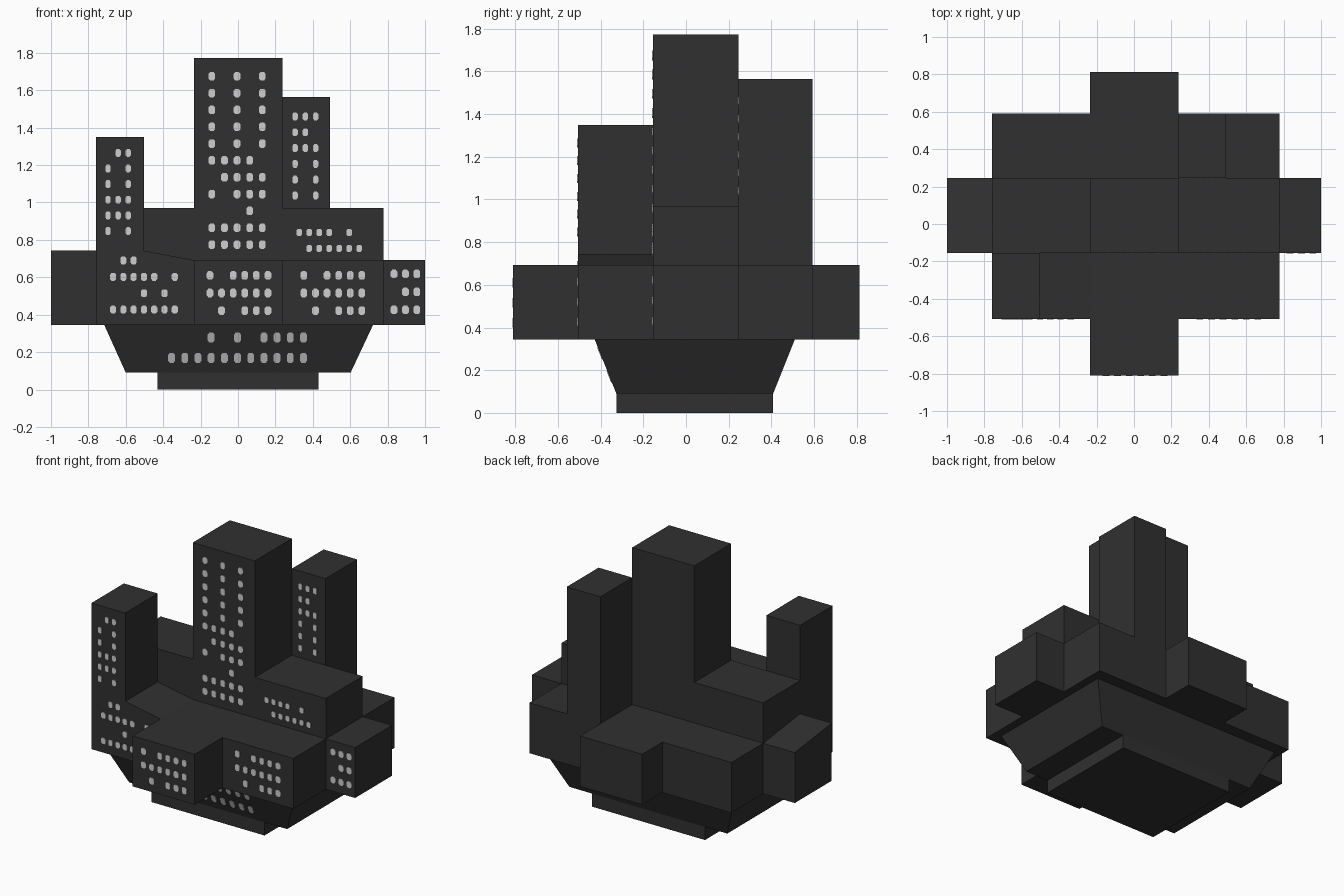
import bpy, bmesh, math

if "Cube" in bpy.data.objects:
    bpy.data.objects.remove(bpy.data.objects["Cube"])


def material(name, v):
    m = bpy.data.materials.new(name)
    m.diffuse_color = (v, v, v, 1)
    m.use_nodes = True
    m.node_tree.nodes["Principled BSDF"].inputs["Base Color"].default_value = m.diffuse_color
    return m


DARK = material("charcoal", 0.03)
LIGHT = material("window grey", 0.62)


def finish(name, bm, mat):
    bmesh.ops.recalc_face_normals(bm, faces=bm.faces)
    me = bpy.data.meshes.new(name)
    bm.to_mesh(me)
    bm.free()
    me.materials.append(mat)
    ob = bpy.data.objects.new(name, me)
    bpy.context.collection.objects.link(ob)
    return ob


def loft(bm, bottom, top):
    """Closed solid between two matching rings of 3D points."""
    a = [bm.verts.new(p) for p in bottom]
    b = [bm.verts.new(p) for p in top]
    n = len(a)
    bm.faces.new(a)
    bm.faces.new(b)
    for i in range(n):
        j = (i + 1) % n
        bm.faces.new((a[i], a[j], b[j], b[i]))


def rect(x0, x1, y0, y1, z):
    return [(x0, y0, z), (x1, y0, z), (x1, y1, z), (x0, y1, z)]


def block(name, x0, x1, y0, y1, z0, z1):
    bm = bmesh.new()
    loft(bm, rect(x0, x1, y0, y1, z0), rect(x0, x1, y0, y1, z1))
    finish(name, bm, DARK)


# Shared plan lines
XL, XA, XB, XC, XD, XR = -0.76, -0.503, -0.235, 0.237, 0.493, 0.777
YF, YA, YB, YK = -0.507, -0.155, 0.246, 0.592
FRONT, BACK = -0.81, 0.812
Z0, Z1, Z2, ZS = 0.345, 0.692, 0.97, 0.742

# Foot and flared underside
block("foot", -0.43, 0.43, -0.326, 0.408, 0, 0.09)
bm = bmesh.new()
loft(bm, rect(-0.6, 0.602, -0.326, 0.408, 0.09), rect(-0.715, 0.722, -0.428, 0.51, Z0))
finish("flared_base", bm, DARK)

# Stepped main deck, extruded from its plan outline
plan = [(XL, YF), (XB, YF), (XB, FRONT), (XC, FRONT), (XC, YF), (XR, YF),
        (XR, YA), (1, YA), (1, YB), (XR, YB), (XR, YK), (XC, YK),
        (XC, BACK), (XB, BACK), (XB, YK), (XL, YK),
        (XL, YB), (-1, YB), (-1, YA), (XL, YA)]
bm = bmesh.new()
loft(bm, [(x, y, Z0) for x, y in plan], [(x, y, Z1) for x, y in plan])
finish("main_deck", bm, DARK)

# Upper blocks and towers
block("left_block", XL, XB, YA, YB, Z1, Z2)
block("right_block", XC, XR, YA, YB, Z1, Z2)
block("centre_tower", XB, XC, YA, YB, Z1, 1.772)
block("left_tower", XL, XA, YF, YA, Z1, 1.35)
block("right_tower", XC, XD, YB, YK, Z1, 1.565)


# Two sloped roofs leaning on the left tower
def wedge(name, near, far):
    bm = bmesh.new()
    loft(bm, near, far)
    finish(name, bm, DARK)


wedge("front_sloped_roof", *[[(XA, y, Z1), (XB, y, Z1), (XA, y, ZS)] for y in (YF, YA)])
wedge("left_sloped_roof", *[[(x, YA, Z1), (x, YB, Z1), (x, YA, ZS)] for x in (-1, XL)])


# Windows: thin rounded plates laid out by row patterns
def windows(name, y, x0, dx, z0, dz, rows, w=0.036, h=0.046, slope=0.0):
    bm = bmesh.new()
    shape = [(-.5, -.28), (-.25, -.5), (.25, -.5), (.5, -.28),
             (.5, .28), (.25, .5), (-.25, .5), (-.5, .28)]
    for r, row in enumerate(rows):
        for c, mark in enumerate(row):
            if mark != "x":
                continue
            pts = [(x0 + c * dx + u * w, z0 - r * dz + v * h) for u, v in shape]
            rings = [[(px, y + slope * (Z0 - pz) + d, pz) for px, pz in pts]
                     for d in (0.001, -0.004)]
            loft(bm, *rings)
    finish(name, bm, LIGHT)


windows("centre_tower_windows", YA, -0.14, 0.0675, 1.675, 0.09,
        ["x.x.x"] * 5 + ["xxxx.", ".xxxx", "x.xxx", "...x.", "xxxxx", "xxxxx"])
windows("right_tower_windows", YB, 0.305, 0.055, 1.46, 0.0845,
        ["xxx", "xx.", "xxx", "x.x", "x.x", "x.x"], 0.029, 0.042)
windows("left_tower_windows", YF, -0.695, 0.054, 1.265, 0.0835,
        [".xx", "x.x", "x.x", "xxx", "xxx", "x.x"], 0.029, 0.042)
windows("left_deck_windows", YF, -0.668, 0.055, 0.69, 0.0875,
        [".xx....", "xxxxx.x", "...x.x.", "xxxxxxx"], 0.033, 0.042)
deck_rows = ["x.xxxx", "xxxxxx", ".x.xxx"]
windows("front_deck_windows", FRONT, -0.15, 0.062, 0.61, 0.094, deck_rows)
windows("right_deck_windows", YF, 0.352, 0.062, 0.61, 0.094, deck_rows)
windows("right_wing_windows", YA, 0.834, 0.061, 0.618, 0.096, ["xxx", ".xx", "xxx"])
windows("right_block_windows", YA, 0.327, 0.0535, 0.84, 0.085,
        ["xxxx.x.", ".xxxxxx"], 0.031, 0.038)
windows("flared_base_windows", -0.428, -0.355, 0.0705, 0.278, 0.109,
        ["...x.x.xxxx", "xxxxxxxxxxx"], 0.037, 0.055, 0.102 / 0.255)
